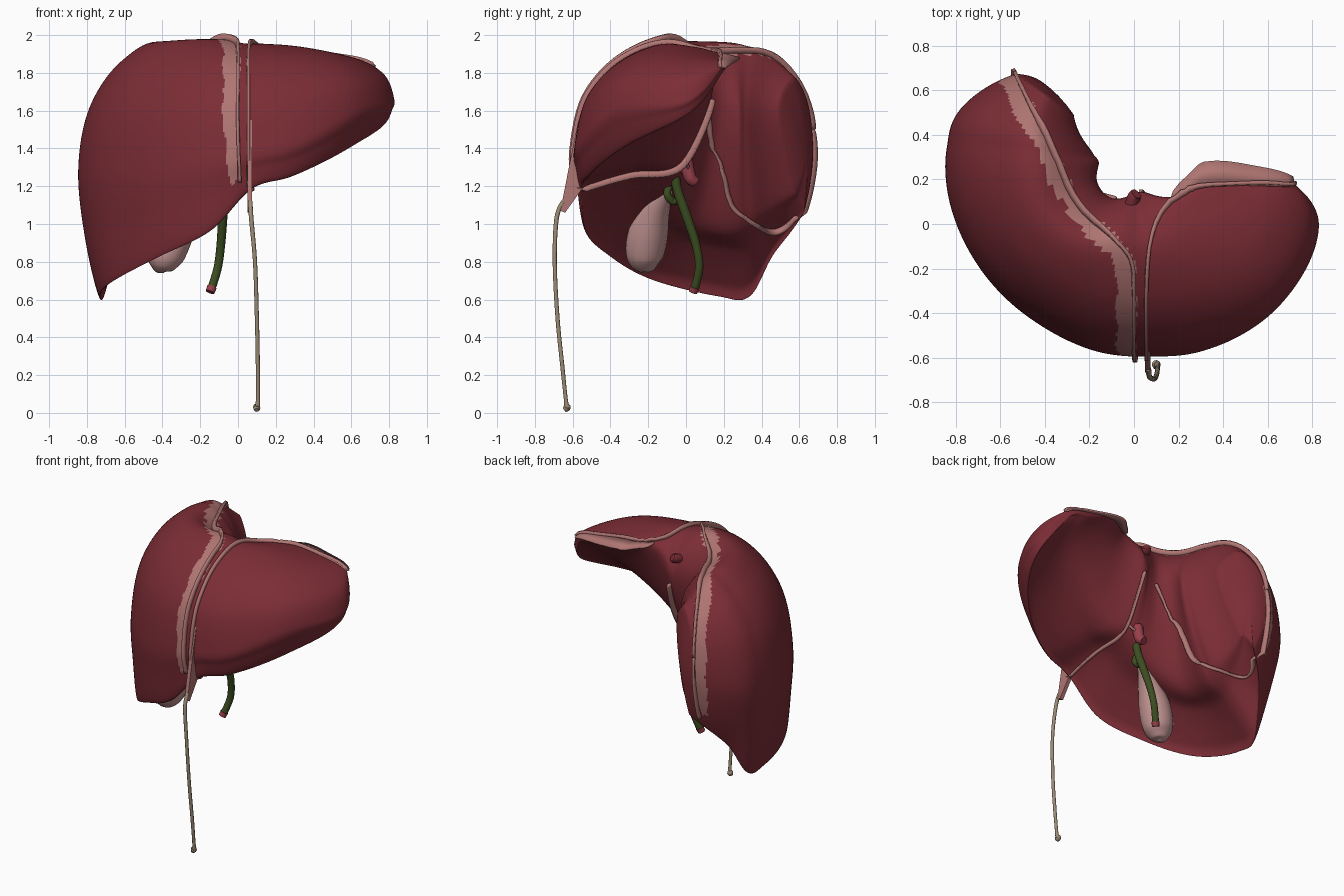
import bpy, bmesh, math
from mathutils import Vector
from mathutils.bvhtree import BVHTree
from mathutils.kdtree import KDTree

if "Cube" in bpy.data.objects:
    bpy.data.objects.remove(bpy.data.objects["Cube"], do_unlink=True)


def material(name, rgb):
    mat = bpy.data.materials.new(name)
    mat.use_nodes = True
    mat.diffuse_color = (*rgb, 1)
    mat.node_tree.nodes["Principled BSDF"].inputs["Base Color"].default_value = (*rgb, 1)
    return mat


liver_red = material("liver_red", (0.2, 0.026, 0.036))
membrane_pink = material("membrane_pink", (0.43, 0.18, 0.17))
bladder_pink = material("bladder_pink", (0.56, 0.31, 0.3))
duct_green = material("duct_green", (0.045, 0.075, 0.015))
cord_tan = material("cord_tan", (0.33, 0.26, 0.18))
vessel_red = material("vessel_red", (0.32, 0.05, 0.07))


def smooth_path(points, steps, closed=False):
    """Interpolating spline through tuples of any length."""
    n, out = len(points), []
    for i in range(n if closed else n - 1):
        if closed:
            a, b, c, d = (points[(i + k) % n] for k in (-1, 0, 1, 2))
        else:
            a, b, c, d = (points[min(max(i + k, 0), n - 1)] for k in (-1, 0, 1, 2))
        for s in range(steps):
            t = s / steps
            out.append(tuple(
                q + 0.5 * t * (r - p + t * (2 * p - 5 * q + 4 * r - w + t * (3 * (q - r) + w - p)))
                for p, q, r, w in zip(a, b, c, d)))
    if not closed:
        out.append(tuple(points[-1]))
    return out


def finish(name, bm, mats, angle=50):
    bmesh.ops.recalc_face_normals(bm, faces=bm.faces)
    mesh = bpy.data.meshes.new(name)
    bm.to_mesh(mesh)
    bm.free()
    obj = bpy.data.objects.new(name, mesh)
    bpy.context.collection.objects.link(obj)
    for mat in mats:
        mesh.materials.append(mat)
    bpy.ops.object.select_all(action="DESELECT")
    obj.select_set(True)
    bpy.context.view_layer.objects.active = obj
    bpy.ops.object.shade_smooth_by_angle(angle=math.radians(angle))
    return obj


def bridge(bm, a, b):
    for i in range(len(a)):
        j = (i + 1) % len(a)
        bm.faces.new((a[i], a[j], b[j], b[i]))


# Liver body: upright sections fanned around a hub behind the hilum.
# Each row: fan angle, then radius and height of
# widest point, lower margin, crest, back edge, hollow underside
HUB = Vector((0, 0.3, 0))
SECTIONS = [
    (9, .72, 1.83, .7, 1.8, .56, 1.87, .44, 1.88, .56, 1.83),
    (20, .88, 1.66, .85, 1.58, .5, 1.9, .32, 1.89, .54, 1.75),
    (45, .93, 1.62, .87, 1.42, .4, 1.94, .25, 1.87, .42, 1.55),
    (70, .92, 1.45, .87, 1.26, .36, 1.95, .17, 1.78, .36, 1.37),
    (85, .895, 1.4, .86, 1.19, .36, 1.95, .16, 1.74, .32, 1.32),
    (100, .885, 1.36, .85, .97, .36, 1.97, .18, 1.74, .32, 1.27),
    (120, .86, 1.3, .82, .84, .4, 1.97, .21, 1.7, .36, 1.17),
    (145, .85, 1.28, .81, .71, .42, 1.96, .2, 1.68, .4, 1.06),
    (170, .85, 1.28, .75, .63, .4, 1.95, .16, 1.62, .34, 1.02),
    (183, .84, 1.29, .72, .63, .4, 1.93, .18, 1.6, .33, 1.04),
    (195, .81, 1.3, .67, .86, .42, 1.9, .22, 1.6, .35, 1.08),
    (215, .65, 1.38, .57, 1.07, .45, 1.77, .33, 1.6, .46, 1.2),
]


def section_ring(row):
    phi = math.radians(row[0])
    wide, margin, crest, back, hollow = (Vector(row[k:k + 2]) for k in (1, 3, 5, 7, 9))

    def mix(a, b, u, v):
        return Vector((a.x + (b.x - a.x) * u, a.y + (b.y - a.y) * v))

    lip, under = mix(margin, hollow, 0.09, 0.15), mix(margin, hollow, 0.5, 0.62)
    profile = [margin, mix(margin, wide, 0.66, 0.45), wide, mix(crest, wide, 0.87, 0.5),
               mix(crest, wide, 0.5, 0.13), crest, back, hollow, under, lip]
    return [HUB + Vector((r * math.cos(phi), -r * math.sin(phi), z))
            for r, z in smooth_path(profile, 10, closed=True)]


rings = [section_ring(row) for row in smooth_path(SECTIONS, 24)]


def cap_rings(ring, phi, push):
    mid = sum(ring, Vector()) / len(ring)
    out = Vector((-math.sin(phi), -math.cos(phi), 0)) * push
    return [[mid + (p - mid) * s + out * (1 - s * s) for p in ring]
            for s in (0.92, 0.75, 0.5, 0.25, 0.05)]


first = cap_rings(rings[0], math.radians(SECTIONS[0][0]), -0.015)
last = cap_rings(rings[-1], math.radians(SECTIONS[-1][0]), 0.04)
bm = bmesh.new()
loops = [[bm.verts.new(p) for p in ring] for ring in first[::-1] + rings + last]
for a, b in zip(loops, loops[1:]):
    bridge(bm, a, b)
bm.faces.new(loops[0])
bm.faces.new(loops[-1])
bmesh.ops.recalc_face_normals(bm, faces=bm.faces)
surface = BVHTree.FromBMesh(bm)
liver = finish("liver_body", bm, [liver_red, membrane_pink], 60)

# Attachment band painted along the crest of the large lobe, tapering at both ends
crest_path = [(.01, -.6, 1.22), (0, -.58, 1.5), (0, -.48, 1.75), (0, -.3, 1.92), (-.02, -.15, 1.97),
              (-.15, 0, 1.97), (-.3, .25, 1.95), (-.45, .5, 1.85), (-.53, .67, 1.5)]
back_path = [(-.53, .67, 1.5), (-.54, .68, 1.3), (-.53, .6, 1.1), (-.52, .48, .94), (-.38, .35, 1.02),
             (-.25, .23, 1.1), (-.17, .18, 1.25), (-.13, .16, 1.45), (-.08, .14, 1.62)]
band = smooth_path(crest_path + back_path[1:3], 16)
tree = KDTree(len(band))
for i, p in enumerate(band):
    tree.insert(surface.find_nearest(Vector(p) - Vector((0.036, 0, 0)))[0], i)
tree.balance()
for poly in liver.data.polygons:
    _, i, dist = tree.find(poly.center)
    taper = min(1, 0.3 + i / 25, 0.5 + (len(band) - i) / 30)
    if dist < (0.044 + 0.006 * math.sin(i * 0.35) + 0.003 * math.sin(i * 0.9)) * taper:
        poly.material_index = 1


def ligament(name, path, height, lean=None, thick=0.016, ends=0.7):
    """Thin fold standing on the liver surface along a path."""
    pts = smooth_path(path, 8)
    bm, rows = bmesh.new(), []
    for i, p in enumerate(pts):
        base, normal, _, _ = surface.find_nearest(Vector(p))
        fade = ends + (1 - ends) * math.sqrt(abs(math.sin(math.pi * i / (len(pts) - 1))))
        way = Vector(lean) if lean else normal
        rows.append((bm.verts.new(base - way * 0.012), bm.verts.new(base + way * height * fade)))
    for a, b in zip(rows, rows[1:]):
        bm.faces.new((a[0], b[0], b[1], a[1]))
    obj = finish(name, bm, [membrane_pink])
    mod = obj.modifiers.new("thickness", "SOLIDIFY")
    mod.thickness, mod.offset = thick, 0


# Folds around the lobes
ligament("right_crest_fold", crest_path, 0.032)
ligament("right_back_fold", back_path, 0.036, ends=0.4)
ligament("left_crest_fold", [(.055, -.59, 1.2), (.055, -.58, 1.5), (.055, -.48, 1.75), (.055, -.3, 1.9),
                             (.07, -.1, 1.96), (.13, .08, 1.95), (.25, .16, 1.92), (.45, .18, 1.9),
                             (.72, .18, 1.83)], 0.024)
ligament("left_back_flap", [(.16, .14, 1.91), (.26, .18, 1.9), (.38, .19, 1.89), (.55, .18, 1.87),
                            (.72, .18, 1.83)], 0.09, lean=(0, 1, -0.25), thick=0.012, ends=0.05)
ligament("underside_fold", [(.06, -.56, 1.2), (.06, -.35, 1.25), (.05, -.1, 1.28), (.05, 0, 1.33),
                            (.05, .1, 1.5), (.03, .14, 1.66)], 0.034)
ligament("hilum_fold", [(.05, 0, 1.33), (.02, .04, 1.28), (-.03, .1, 1.24)], 0.03)

# Triangular flap at the front, leading into the round cord
bm = bmesh.new()
flap = [(-.57, 1.55), (-.62, 1.3), (-.665, 1.07), (-.64, 1.06), (-.54, 1.2)]
sides = [[bm.verts.new((x, y, z)) for y, z in flap] for x in (0.05, 0.075)]
bridge(bm, *sides)
for side in sides:
    bm.faces.new(side)
finish("front_flap", bm, [membrane_pink], 30)


def tube(name, path, mat):
    """Round tube; each path point carries its own radius."""
    curve = bpy.data.curves.new(name, "CURVE")
    curve.dimensions = "3D"
    curve.bevel_depth, curve.bevel_resolution, curve.use_fill_caps = 1, 4, True
    pts = smooth_path(path, 8)
    spline = curve.splines.new("POLY")
    spline.points.add(len(pts) - 1)
    for point, (x, y, z, radius) in zip(spline.points, pts):
        point.co, point.radius = (x, y, z, 1), max(radius, 0.002)
    spline.use_smooth = True
    curve.materials.append(mat)
    bpy.context.collection.objects.link(bpy.data.objects.new(name, curve))


tube("round_cord", [(.065, -.65, 1.12, .012), (.07, -.685, 1.03, .012), (.09, -.695, .8, .011),
                    (.1, -.68, .5, .011), (.105, -.655, .25, .011), (.105, -.635, .06, .011),
                    (.1, -.63, .03, .02), (.1, -.645, .015, .012)], cord_tan)
tube("gallbladder", [(-.4, -.22, .74, .005), (-.4, -.22, .76, .055), (-.385, -.22, .83, .098),
                     (-.34, -.2, .95, .105), (-.26, -.16, 1.07, .075), (-.17, -.11, 1.16, .04),
                     (-.11, -.08, 1.21, .022)], bladder_pink)
tube("bile_duct", [(-.06, -.06, 1.34, .024), (-.07, -.05, 1.2, .025), (-.08, 0, 1.05, .025),
                   (-.09, .05, .9, .023), (-.105, .07, .78, .022), (-.13, .055, .69, .022),
                   (-.145, .04, .65, .022)], duct_green)
tube("cystic_duct", [(-.11, -.08, 1.22, .018), (-.09, -.1, 1.16, .02), (-.1, -.07, 1.12, .02),
                     (-.08, -.03, 1.13, .016)], duct_green)
tube("duct_tip", [(-.138, .047, .667, .026), (-.148, .038, .64, .024)], vessel_red)
tube("portal_vessel", [(-.03, 0, 1.34, .035), (-.03, .02, 1.25, .034), (-.04, .05, 1.22, .028)], vessel_red)
tube("back_vessel", [(-.02, .06, 1.82, .03), (0, .12, 1.84, .03), (.01, .135, 1.85, .025)], liver_red)
